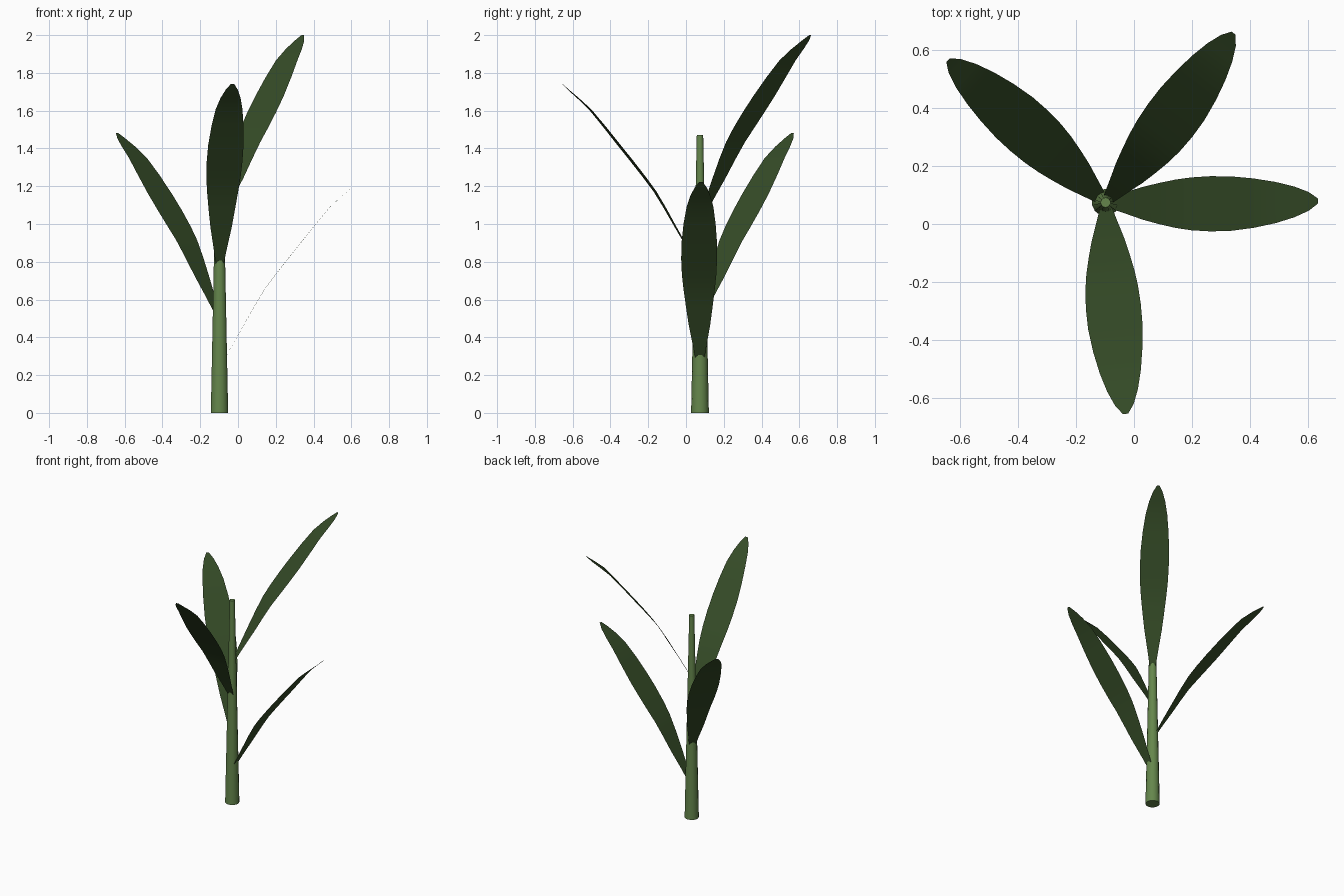
import bpy, bmesh, math
from mathutils import Vector

if "Cube" in bpy.data.objects:
    bpy.data.objects.remove(bpy.data.objects["Cube"])


def material(name, rgb):
    m = bpy.data.materials.new(name)
    m.diffuse_color = (*rgb, 1)
    m.use_nodes = True
    m.node_tree.nodes["Principled BSDF"].inputs["Base Color"].default_value = m.diffuse_color
    return m


stem_green = material("stem_green", (0.13, 0.24, 0.072))
leaf_green = material("leaf_green", (0.035, 0.070, 0.020))

AXIS = Vector((-0.098, 0.074, 0))


def finish(bm, name, mat, angle):
    me = bpy.data.meshes.new(name)
    bm.to_mesh(me)
    bm.free()
    me.materials.append(mat)
    ob = bpy.data.objects.new(name, me)
    bpy.context.collection.objects.link(ob)
    bpy.ops.object.select_all(action='DESELECT')
    ob.select_set(True)
    bpy.context.view_layer.objects.active = ob
    bpy.ops.object.shade_smooth_by_angle(angle=math.radians(angle))
    return ob


# Tapered stem
bm = bmesh.new()
bmesh.ops.create_cone(bm, cap_ends=True, segments=14, radius1=0.047, radius2=0.017, depth=1.47)
bmesh.ops.translate(bm, verts=bm.verts, vec=AXIS + Vector((0, 0, 0.735)))
finish(bm, "stem", stem_green, 40)

# Leaf stations: distance from stem axis, height, half width
LEAF = [(0.015, 0.262, 0.020), (0.06, 0.345, 0.034), (0.13, 0.467, 0.057),
        (0.185, 0.565, 0.071), (0.24, 0.656, 0.083), (0.295, 0.73, 0.091),
        (0.36, 0.813, 0.095), (0.43, 0.90, 0.094), (0.51, 1.00, 0.085),
        (0.585, 1.09, 0.071), (0.65, 1.15, 0.053), (0.70, 1.193, 0.032),
        (0.731, 1.223, 0.009)]


def leaf(name, azimuth, lift):
    bm = bmesh.new()
    a = math.radians(azimuth)
    out = Vector((math.cos(a), math.sin(a), 0))
    side = Vector((-out.y, out.x, 0))
    rows = []
    for r, z, w in LEAF:
        drift = -0.007 * math.sin(math.pi * r / 0.73)   # slight sideways bow
        c = AXIS + out * r + Vector((0, 0, z + lift))
        rows.append([bm.verts.new(c + side * (s * w + drift)) for s in (-1, -0.5, 0, 0.5, 1)])
    for p, q in zip(rows, rows[1:]):
        for i in range(4):
            bm.faces.new((p[i], q[i], q[i + 1], p[i + 1]))
    finish(bm, name, leaf_green, 60)


# Four leaves spiralling up the stem at the golden angle
for i in range(4):
    leaf(f"leaf_{i + 1}", 0.4 + 137.5 * i, 0.259 * i)
